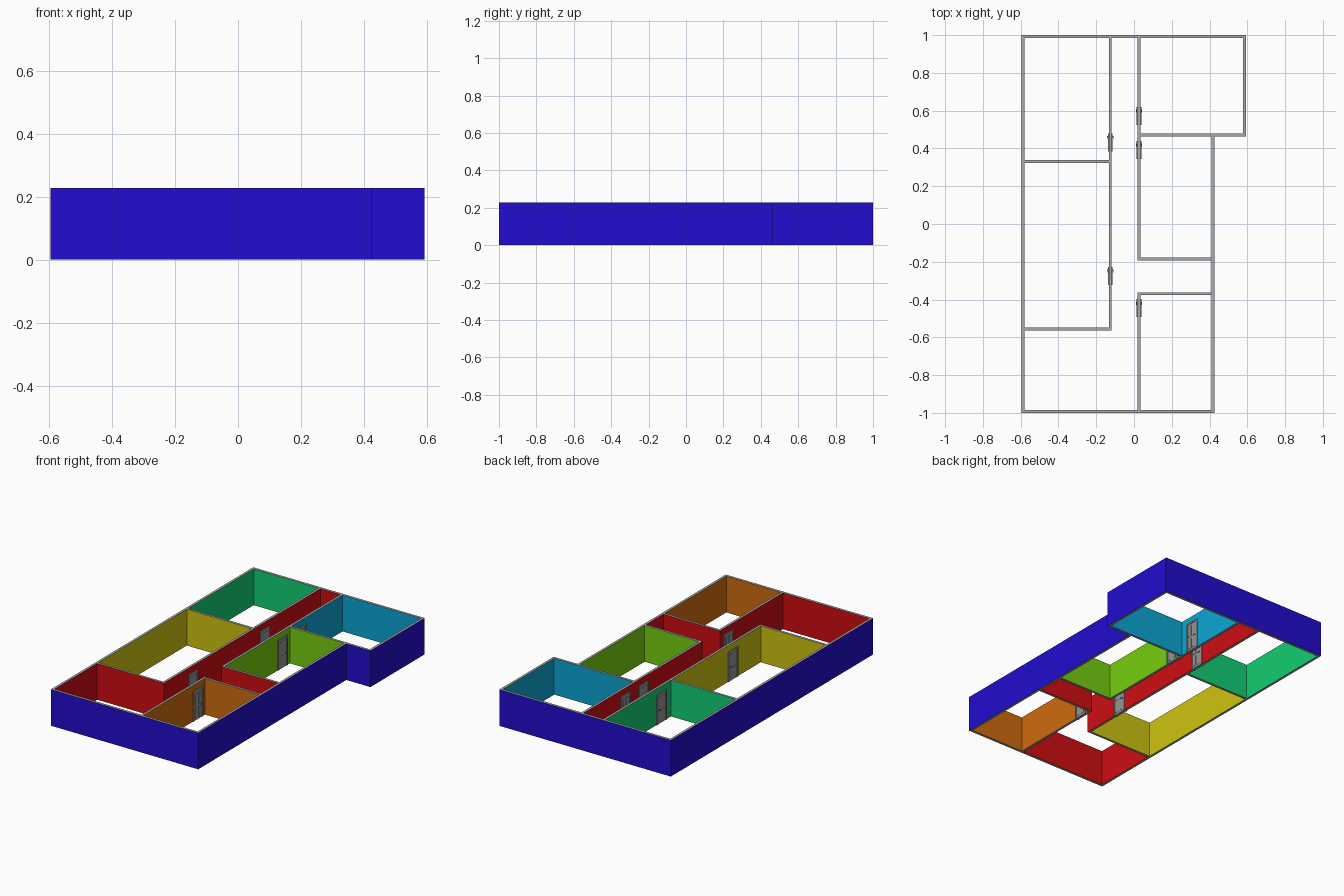
import bpy, bmesh

if "Cube" in bpy.data.objects:
    bpy.data.objects.remove(bpy.data.objects["Cube"])

H = 0.227          # wall height
DOOR_W, DOOR_H = 0.096, 0.188


def material(name, rgb):
    m = bpy.data.materials.new(name)
    m.diffuse_color = (*rgb, 1)
    m.use_nodes = True
    m.node_tree.nodes["Principled BSDF"].inputs["Base Color"].default_value = m.diffuse_color
    return m


def rect(x0, y0, x1, y1):
    return [(x0, y0), (x1, y0), (x1, y1), (x0, y1)]


# Plan outlines: outer shell first, then every room as a hole
outlines = [
    ("outside_blue", (0.016, 0.004, 0.62),
     [(-0.595, -1), (0.425, -1), (0.425, 0.463), (0.592, 0.463), (0.592, 1), (-0.595, 1)]),
    ("room_green", (0.006, 0.62, 0.17), rect(-0.580, 0.338, -0.133, 0.984)),
    ("room_yellow", (0.62, 0.55, 0.005), rect(-0.580, -0.549, -0.133, 0.323)),
    ("room_teal", (0.004, 0.38, 0.66), rect(0.034, 0.478, 0.577, 0.984)),
    ("room_lime", (0.18, 0.62, 0.005), rect(0.034, -0.177, 0.410, 0.463)),
    ("room_orange", (0.62, 0.15, 0.004), rect(0.034, -0.984, 0.410, -0.377)),
    ("hall_red", (0.62, 0.004, 0.006),
     [(-0.118, 0.984), (-0.118, -0.564), (-0.580, -0.564), (-0.580, -0.984),
      (0.019, -0.984), (0.019, -0.362), (0.410, -0.362), (0.410, -0.192),
      (0.019, -0.192), (0.019, 0.984)]),
]

# Walls: one solid with coloured sides and grey top and bottom
bm = bmesh.new()
mesh = bpy.data.meshes.new("walls")
mesh.materials.append(material("wall_grey", (0.4, 0.4, 0.4)))
rims = {0: [], 1: []}
for i, (name, rgb, pts) in enumerate(outlines, 1):
    mesh.materials.append(material(name, rgb))
    low = [bm.verts.new((x, y, 0)) for x, y in pts]
    top = [bm.verts.new((x, y, H)) for x, y in pts]
    n = len(pts)
    for k in range(n):
        j = (k + 1) % n
        f = bm.faces.new((low[k], low[j], top[j], top[k]))
        f.material_index = i
        rims[0].append(bm.edges.get((low[k], low[j])))
        rims[1].append(bm.edges.get((top[k], top[j])))
for edges in rims.values():
    bmesh.ops.triangle_fill(bm, edges=edges, use_beauty=True, use_dissolve=False)
bmesh.ops.recalc_face_normals(bm, faces=bm.faces[:])
bm.to_mesh(mesh)
bm.free()
bpy.context.collection.objects.link(bpy.data.objects.new("walls", mesh))


# Doors
def box(bm, cx, cy, cz, sx, sy, sz):
    vs = bmesh.ops.create_cube(bm, size=1)["verts"]
    bmesh.ops.scale(bm, vec=(sx, sy, sz), verts=vs)
    bmesh.ops.translate(bm, vec=(cx, cy, cz), verts=vs)


bm = bmesh.new()
J = 0.010                                                  # frame width
for s in (-1, 1):
    box(bm, 0, s * (DOOR_W - J) / 2, DOOR_H / 2, 0.025, J, DOOR_H)        # jambs
    for z, h in ((0.047, 0.066), (0.130, 0.072)):                         # raised panels
        for t in (-1, 1):
            box(bm, s * 0.0098, t * 0.017, z, 0.002, 0.024, h)
    box(bm, s * 0.0125, 0.031, 0.088, 0.008, 0.004, 0.004)                # handle stem
    box(bm, s * 0.0155, 0.025, 0.088, 0.003, 0.016, 0.004)                # handle lever
box(bm, 0, 0, DOOR_H - J / 2, 0.025, DOOR_W - 2 * J, J)                   # lintel
box(bm, 0, 0, (DOOR_H - J) / 2, 0.0185, DOOR_W - 2 * J, DOOR_H - J)       # leaf
door_mesh = bpy.data.meshes.new("door")
bm.to_mesh(door_mesh)
bm.free()
door_mesh.materials.append(material("door_grey", (0.3, 0.3, 0.3)))

WALL_L, WALL_R = -0.1255, 0.0265                           # corridor wall centres
for k, (x, y) in enumerate([(WALL_L, 0.432), (WALL_L, -0.275), (WALL_R, 0.572),
                            (WALL_R, 0.392), (WALL_R, -0.445)], 1):
    d = bpy.data.objects.new(f"door_{k}", door_mesh)
    d.location = (x, y, 0)
    bpy.context.collection.objects.link(d)
